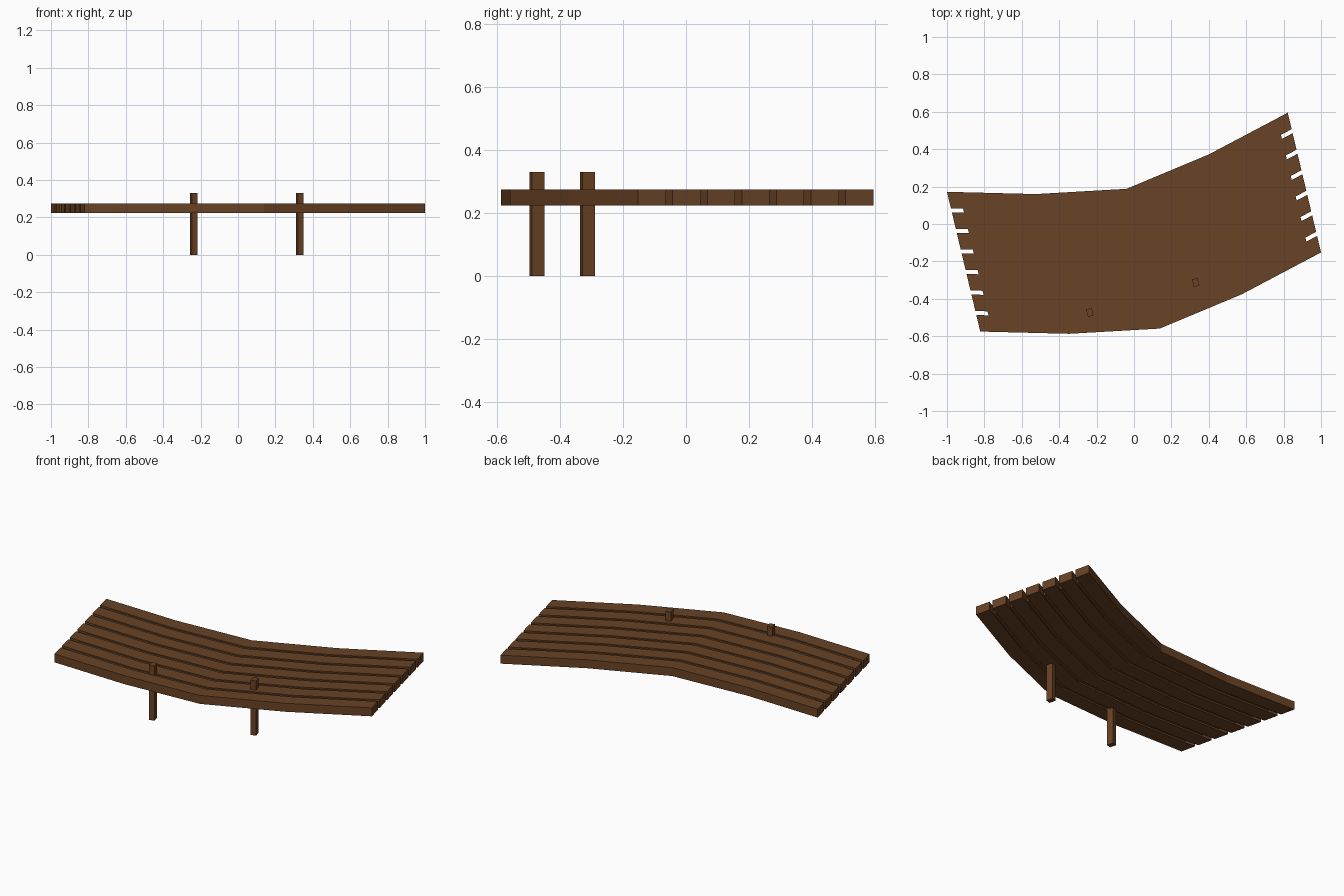
import bpy, bmesh, math
from mathutils import Vector

if "Cube" in bpy.data.objects:
    bpy.data.objects.remove(bpy.data.objects["Cube"])

wood = bpy.data.materials.new("brown_wood")
wood.diffuse_color = (0.14, 0.055, 0.018, 1)
wood.use_nodes = True
wood.node_tree.nodes["Principled BSDF"].inputs["Base Color"].default_value = wood.diffuse_color

# Back edge of the bent seat, and the sweep from back edge to front edge
PATH = [Vector(p) for p in [(-1, .172), (-.525, .16), (-.04, .188), (.40, .372), (.822, .595)]]
ACROSS = Vector((.178, -.747))
COUNT, PITCH = 7, .147
WIDTH = 1 - (COUNT - 1) * PITCH


def plank(name, t0, t1, z0, z1, inset=0.0):
    """Bent bar between fractions t0 and t1 of the seat depth."""
    pts = [p.copy() for p in PATH]
    pts[0] += (pts[1] - pts[0]).normalized() * inset
    pts[-1] += (pts[-2] - pts[-1]).normalized() * inset
    bm = bmesh.new()
    rings = []
    for p in pts:
        a, b = p + ACROSS * t0, p + ACROSS * t1
        rings.append([bm.verts.new((q.x, q.y, z)) for q, z in
                      ((a, z0), (b, z0), (b, z1), (a, z1))])
    for r, s in zip(rings, rings[1:]):
        for i in range(4):
            j = (i + 1) % 4
            bm.faces.new((r[i], r[j], s[j], s[i]))
    bm.faces.new(rings[0])
    bm.faces.new(rings[-1][::-1])
    bmesh.ops.recalc_face_normals(bm, faces=bm.faces)
    me = bpy.data.meshes.new(name)
    bm.to_mesh(me)
    bm.free()
    me.materials.append(wood)
    bpy.context.collection.objects.link(bpy.data.objects.new(name, me))


# Seat slats with thinner, shorter spacer strips in the gaps
for k in range(COUNT):
    t = k * PITCH
    plank(f"seat_slat_{k + 1}", t, t + WIDTH, .223, .274)
    if k < COUNT - 1:
        plank(f"spacer_strip_{k + 1}", t + WIDTH, t + PITCH, .232, .267, .065)

# Two posts passing through the front of the seat
for name, x, y in (("left_post", -.236, -.473), ("right_post", .33, -.313)):
    bpy.ops.mesh.primitive_cube_add(size=1, location=(x, y, .165), rotation=(0, 0, math.radians(15)))
    post = bpy.context.object
    post.name = name
    post.scale = (.031, .041, .33)
    post.data.materials.append(wood)
